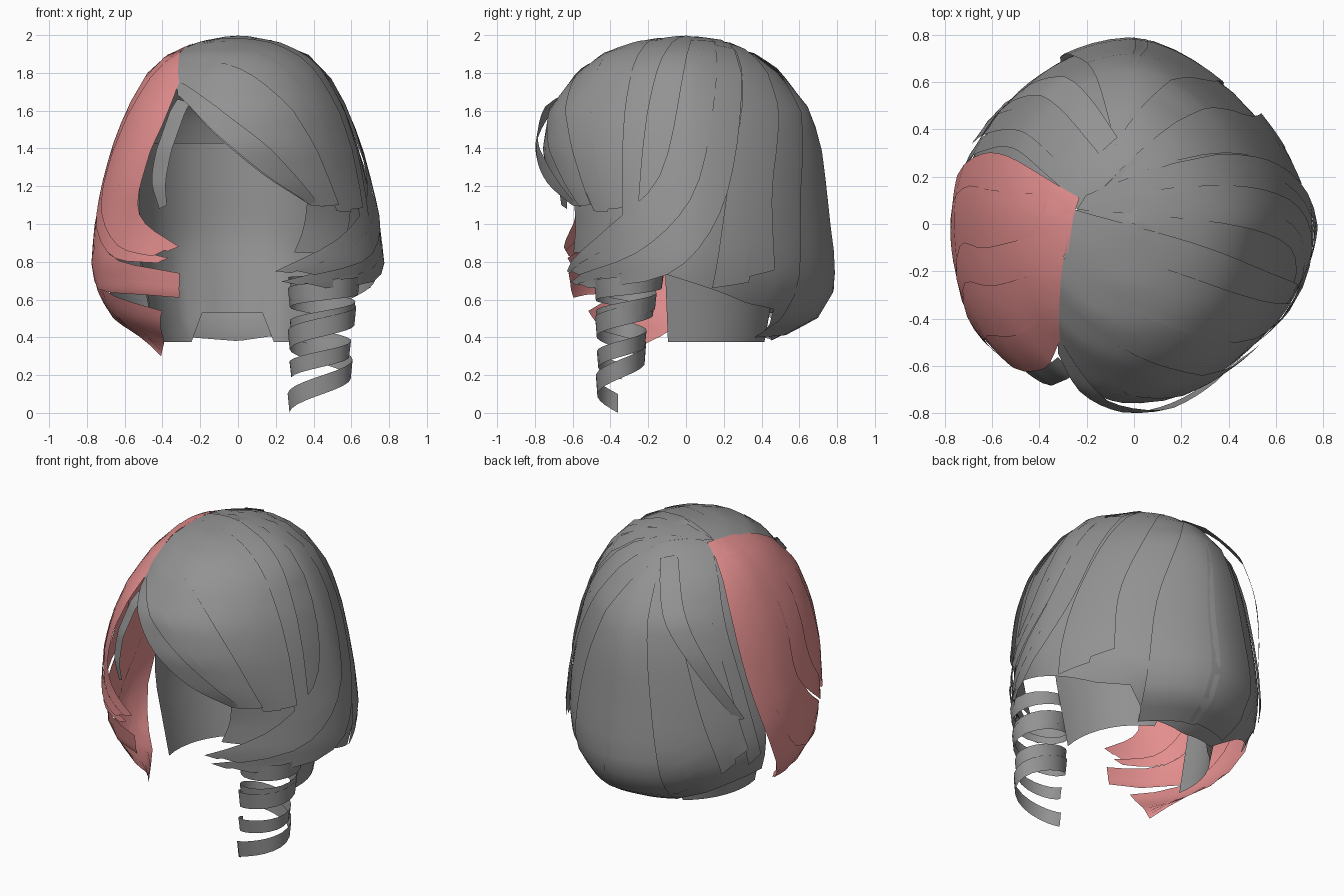
import bpy, math
from mathutils import Vector

def material(name, rgb):
    m = bpy.data.materials.new(name)
    m.diffuse_color = (*rgb, 1)
    return m

GRAY = material("gray hair", (0.29, 0.29, 0.29))
PINK = material("pink hair", (0.77, 0.27, 0.27))

# Head of hair envelope: height, half width, depth behind, depth in front
ENVELOPE = [(0.0, .42, .42, .46), (.38, .47, .46, .5), (.5, .64, .69, .56),
            (.65, .73, .78, .62), (.8, .755, .785, .66), (1.0, .74, .76, .68),
            (1.2, .70, .74, .73), (1.4, .65, .715, .755), (1.6, .58, .66, .72),
            (1.8, .47, .50, .57), (1.9, .36, .37, .44), (1.96, .22, .24, .27),
            (1.995, .03, .03, .03), (2.0, .001, .001, .001)]

def lerp_table(table, v):
    if v <= table[0][0]:
        return table[0][1:]
    for a, b in zip(table, table[1:]):
        if v <= b[0]:
            f = (v - a[0]) / (b[0] - a[0])
            return tuple(p + (q - p) * f for p, q in zip(a[1:], b[1:]))
    return table[-1][1:]

def inside(p):
    if p.z >= 2:
        return False
    w, back, front = lerp_table(ENVELOPE, p.z)
    # each quarter has its own roundness; the front left is the fullest
    if p.y > 0:
        e = 1.58 if p.x > 0 else 1.88
    else:
        e = 2 if p.x > 0 else lerp_table([(1.2, 2.6), (1.8, 2.0)], p.z)[0]
    return abs(p.x / w) ** e + abs(p.y / (back if p.y > 0 else front)) ** e < 1

def on_envelope(p, lift=0.0, level=False):
    c = Vector((0, 0, p.z if level else min(p.z, 1.2)))
    d = (p - c).normalized()
    lo, hi = 0.0, 2.0
    for _ in range(22):
        mid = (lo + hi) / 2
        lo, hi = (mid, hi) if inside(c + d * mid) else (lo, mid)
    return c + d * max(lo + lift, 0)

def spline(pts, t):
    pts = [Vector(p) for p in pts]
    n = len(pts) - 1
    i = min(int(t * n), n - 1)
    f = t * n - i
    b, c = pts[i], pts[i + 1]
    a = pts[i - 1] if i else b * 2 - c
    d = pts[i + 2] if i + 2 <= n else c * 2 - b
    return (b * 2 + (c - a) * f + (a * 2 - b * 5 + c * 4 - d) * f * f
            + (b * 3 - a - c * 3 + d) * f ** 3) / 2

def grid(name, rows, cols, point, mat):
    verts = [point(r / rows, c / cols) for r in range(rows + 1) for c in range(cols + 1)]
    w = cols + 1
    faces = [(r * w + c, r * w + c + 1, (r + 1) * w + c + 1, (r + 1) * w + c)
             for r in range(rows) for c in range(cols)]
    me = bpy.data.meshes.new(name)
    me.from_pydata(verts, [], faces)
    me.materials.append(mat)
    me.shade_smooth()
    ob = bpy.data.objects.new(name, me)
    bpy.context.collection.objects.link(ob)
    return ob

def locks(name, edge_a, edge_b, count, mat, lift=0.0, step=0.012, ragged=0.05, bow=0.0):
    """Split the sheet between two edge curves into overlapping locks."""
    for i in range(count):
        u0, u1 = i / count, min(1, (i + 1.15) / count)
        end = 1 - ragged * (i % 2)

        def point(t, s):
            u = u0 + (u1 - u0) * s
            tt = t * (end - ragged * 0.7 * s)
            p = spline(edge_a, tt).lerp(spline(edge_b, tt), u)
            out = lift + bow * math.sin(math.pi * t) + step * (i % 2) * t + 0.008 * s * t
            return on_envelope(p, out)
        grid(f"{name}_{i + 1}", 16, 5, point, mat)

# Back cap, longer over the nape and curling under
HEM = [(-30, .82), (0, .70), (30, .58), (48, .55), (56, .42), (90, .38),
       (122, .40), (130, .48), (148, .56), (165, .62)]

def cap(t, s):
    deg = -30 + 195 * s
    hem = lerp_table(HEM, deg)[0]
    a = math.radians(deg)
    z = hem + (1.998 - hem) * math.sin(t * math.pi / 2)
    return on_envelope(Vector((math.cos(a), math.sin(a), z)), -.012, True)

grid("back_cap", 22, 40, cap, GRAY)

# Inner nape layer, shorter in the middle of the neck
def nape(t, s):
    deg = -12 + 204 * s
    a = math.radians(deg)
    r = 0.44 + 0.09 * min(1, t * 2.2)
    low = .53 if 66 < deg < 116 else .375
    return (r * math.cos(a), (r + .02) * math.sin(a), low + (1.43 - low) * t)

grid("inner_nape", 10, 24, nape, GRAY)

# Swept fringe from the parting to the right temple
locks("fringe",
      [(-.33, -.56, 1.70), (-.12, -.72, 1.47), (.14, -.74, 1.26), (.39, -.62, 1.10)],
      [(-.25, .06, 1.95), (.25, -.08, 1.93), (.56, -.20, 1.60), (.68, -.25, 1.02)],
      5, GRAY, .003, ragged=.02)
# Thin lock standing off the fringe edge
locks("fringe_edge_lock",
      [(-.33, -.56, 1.70), (-.12, -.72, 1.47), (.14, -.74, 1.26), (.39, -.62, 1.10)],
      [(-.32, -.50, 1.77), (-.09, -.70, 1.58), (.19, -.72, 1.36), (.42, -.60, 1.12)],
      1, GRAY, .005, ragged=0, bow=.04)
# Front root of the fringe closing the parting line
locks("fringe_root",
      [(-.33, -.56, 1.72), (-.31, -.40, 1.84), (-.27, -.15, 1.92), (-.25, .06, 1.95)],
      [(.0, -.70, 1.55), (.1, -.50, 1.8), (.1, -.2, 1.93), (.1, .05, 1.97)],
      1, GRAY, -.008, ragged=0)
# Temple locks hanging below the fringe
locks("temple_lock",
      [(.36, -.66, 1.40), (.39, -.64, 1.2), (.36, -.6, 1.0), (.29, -.58, .85)],
      [(.62, -.30, 1.40), (.67, -.27, 1.2), (.67, -.32, 1.0), (.60, -.42, .84)],
      3, GRAY, -.014, step=.004, ragged=0)
# Right side locks sweeping forward over the ringlet
locks("side_sweep",
      [(-.24, .06, 1.95), (.48, -.02, 1.76), (.67, -.14, 1.25), (.60, -.42, .98), (.20, -.64, .75)],
      [(-.2, .12, 1.95), (.48, .30, 1.64), (.69, .20, 1.10), (.73, -.08, .74), (.26, -.58, .64)],
      4, GRAY, .006, ragged=.04)

# Back locks fanning from the crown
locks("right_back_lock",
      [(-.18, .13, 1.96), (.40, .30, 1.70), (.66, .22, 1.15), (.71, .14, .66)],
      [(-.12, .16, 1.96), (.28, .48, 1.65), (.50, .46, 1.15), (.52, .45, .62)],
      2, GRAY, .0, step=.008)
locks("back_lock",
      [(-.08, .34, 1.92), (.16, .62, 1.60), (.34, .62, 1.1), (.38, .58, .62), (.30, .40, .40)],
      [(-.08, .34, 1.92), (-.16, .62, 1.60), (-.24, .70, 1.1), (-.30, .66, .62), (-.26, .40, .40)],
      2, GRAY, .0, step=.006, ragged=.02)
locks("left_back_lock",
      [(-.12, .30, 1.93), (-.34, .56, 1.62), (-.48, .58, 1.15), (-.56, .44, .66)],
      [(-.24, .10, 1.94), (-.54, .34, 1.62), (-.67, .32, 1.15), (-.68, .22, .70)],
      3, GRAY, .0, step=.008)
# Loose lock standing off the back left
locks("loose_lock",
      [(-.07, .37, 1.91), (-.27, .62, 1.66), (-.45, .56, 1.35), (-.62, .38, 1.0)],
      [(-.15, .30, 1.93), (-.36, .52, 1.66), (-.51, .48, 1.35), (-.64, .33, 1.0)],
      1, GRAY, .004, ragged=0, bow=.06)
# Short gray lock at the left of the brow
locks("brow_lock",
      [(-.32, -.56, 1.66), (-.40, -.60, 1.45), (-.44, -.60, 1.25), (-.41, -.62, 1.08)],
      [(-.24, -.60, 1.62), (-.31, -.64, 1.45), (-.36, -.64, 1.25), (-.365, -.64, 1.10)],
      1, GRAY, 0, ragged=0)

# Pink locks on the left, wrapping forward at their tips
locks("pink_front",
      [(-.33, -.52, 1.78), (-.37, -.60, 1.58), (-.46, -.58, 1.30), (-.50, -.56, 1.05), (-.29, -.60, .88)],
      [(-.27, -.02, 1.93), (-.62, -.10, 1.52), (-.74, -.10, 1.12), (-.68, -.42, .84), (-.37, -.58, .79)],
      3, PINK, .006, step=.014, ragged=.03, bow=.015)
locks("pink_middle",
      [(-.27, -.12, 1.91), (-.62, -.20, 1.50), (-.73, -.15, 1.08), (-.68, -.40, .84), (-.30, -.60, .74)],
      [(-.24, .10, 1.94), (-.58, .14, 1.58), (-.72, .15, 1.10), (-.72, -.05, .70), (-.30, -.58, .61)],
      2, PINK, .004, step=.008, ragged=.0, bow=.01)
locks("pink_rear",
      [(-.25, .04, 1.94), (-.62, .06, 1.48), (-.73, .08, 1.02), (-.71, -.15, .71), (-.35, -.45, .54)],
      [(-.23, .11, 1.95), (-.56, .30, 1.58), (-.68, .28, 1.12), (-.66, .05, .55), (-.43, -.36, .30)],
      2, PINK, .006, step=.008, ragged=.0, bow=.01)

# Ringlets hanging at the right front
def ringlet(name, top, bottom, turns, start, width, radius, fall):
    def point(t, s):
        a = math.radians(start) - t * turns * math.tau
        r = radius * (1 - .15 * t) + .01 * s
        z = top + (bottom - top) * t ** fall + width * (s - .5) * min(1, .35 + 4 * t)
        return (.46 - .03 * t + r * math.cos(a),
                -.30 - .06 * t + r * math.sin(a) * (1 - .3 * t), z)
    grid(name, int(turns * 18), 2, point, GRAY)

ringlet("ringlet_long", .70, .05, 3, 180, .1, .185, 1.8)
ringlet("ringlet_short", .70, .22, 2.5, 350, .085, .175, 1.2)
